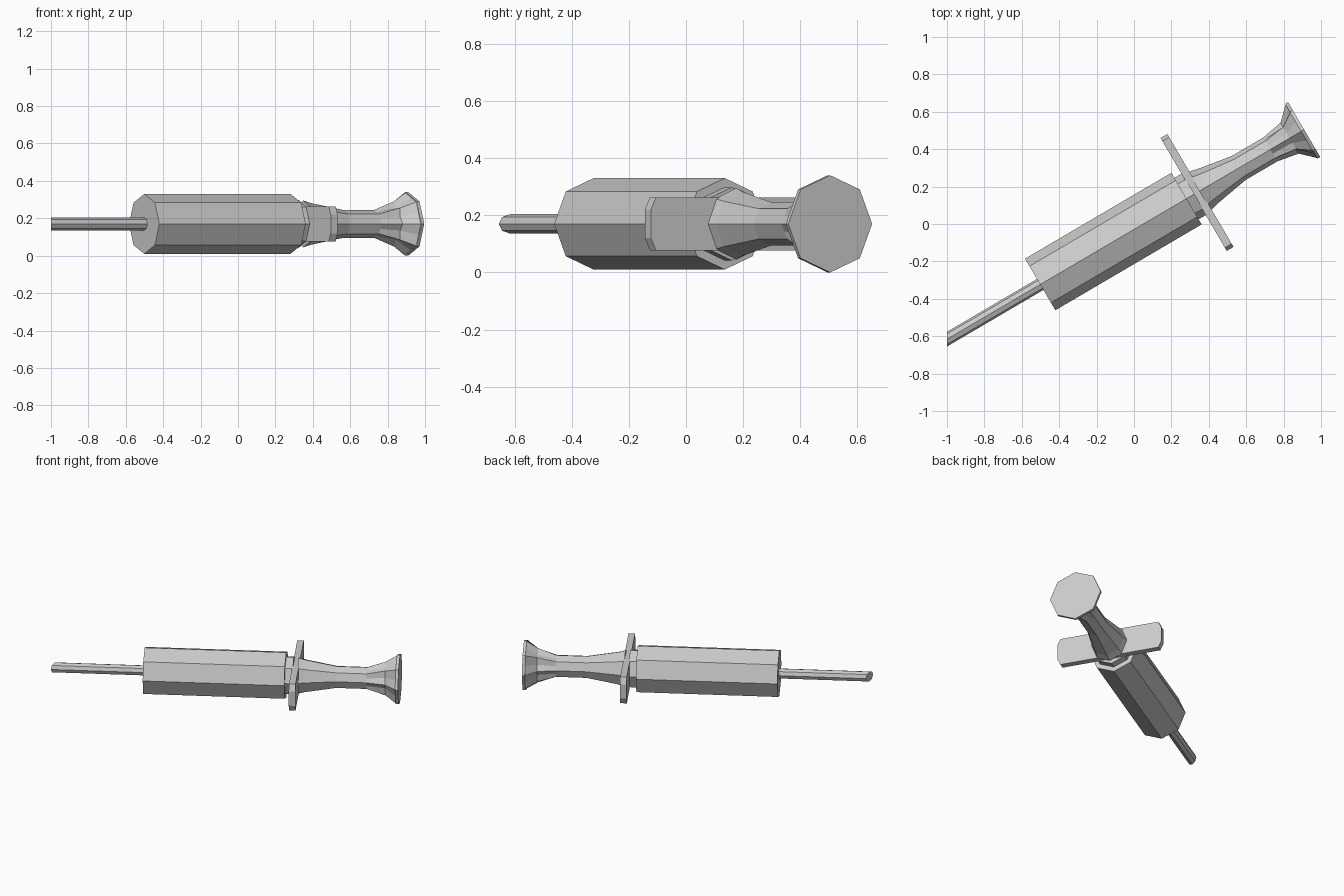
import bpy, bmesh
from math import cos, sin, pi, radians
from mathutils import Matrix

cube = bpy.data.objects.get("Cube")
if cube:
    bpy.data.objects.remove(cube)

grey = bpy.data.materials.new("plain_grey")
grey.use_nodes = True
GREY = (0.6, 0.6, 0.6, 1)
grey.diffuse_color = GREY
grey.node_tree.nodes["Principled BSDF"].inputs["Base Color"].default_value = GREY

# Parts are made along local x, then turned to lie diagonally on the ground
ANGLE = radians(30.4)
PLACE = (Matrix.Translation((0, 0, 0.17)) @ Matrix.Rotation(ANGLE, 4, "Z")
         @ Matrix.Translation((0, -0.025, 0)))


def finish(name, bm):
    bmesh.ops.recalc_face_normals(bm, faces=bm.faces)
    bm.transform(PLACE)
    mesh = bpy.data.meshes.new(name)
    bm.to_mesh(mesh)
    bm.free()
    mesh.materials.append(grey)
    obj = bpy.data.objects.new(name, mesh)
    bpy.context.scene.collection.objects.link(obj)


def loft(name, rings, sides=8, slant=0):
    """Rings are (position, side radius, upright radius, valley ratio)."""
    bm = bmesh.new()
    loops = []
    for i, (u, side, up, valley) in enumerate(rings):
        loop = []
        for k in range(sides):
            a = 2 * pi * k / sides
            f = valley if sides == 16 and k % 2 else 1
            y, z = side * f * cos(a), up * f * sin(a)
            loop.append(bm.verts.new((u + (slant * y if i == 0 else 0), y, z)))
        loops.append(loop)
    for a, b in zip(loops, loops[1:]):
        for k in range(sides):
            n = (k + 1) % sides
            bm.faces.new((a[k], a[n], b[n], b[k]))
    bm.faces.new(loops[0])
    bm.faces.new(loops[-1])
    finish(name, bm)


def tube(name, start, end, radius, slant=0):
    loft(name, [(start, radius, radius, 1), (end, radius, radius, 1)], slant=slant)


# Needle with a slanted tip, barrel and collar
tube("needle", -1.174, -0.58, 0.034, slant=0.587)
tube("barrel", -0.596, 0.311, 0.16)
tube("barrel_collar", 0.30, 0.36, 0.128)

# Finger flange: a flat bar with clipped corners
bm = bmesh.new()
outline = [(0.35, 0.05), (0.33, 0.093), (-0.33, 0.093), (-0.35, 0.05)]
outline += [(y, -z) for y, z in reversed(outline)]
face = bm.faces.new([bm.verts.new((0.355, y, z)) for y, z in outline])
ext = bmesh.ops.extrude_face_region(bm, geom=[face])
moved = [g for g in ext["geom"] if isinstance(g, bmesh.types.BMVert)]
bmesh.ops.translate(bm, verts=moved, vec=(0.042, 0, 0))
finish("finger_flange", bm)

# Waisted plunger, fluted where it flares out to the thumb rest
FLAT = cos(pi / 8)
loft("plunger", [
    (0.39, 0.12, 0.125, FLAT),
    (0.435, 0.108, 0.112, FLAT),
    (0.635, 0.074, 0.075, FLAT),
    (0.83, 0.074, 0.075, FLAT),
    (0.95, 0.096, 0.12, 0.78),
    (1.025, 0.168, 0.168, FLAT),
], sides=16)
tube("thumb_rest", 1.022, 1.04, 0.17)
